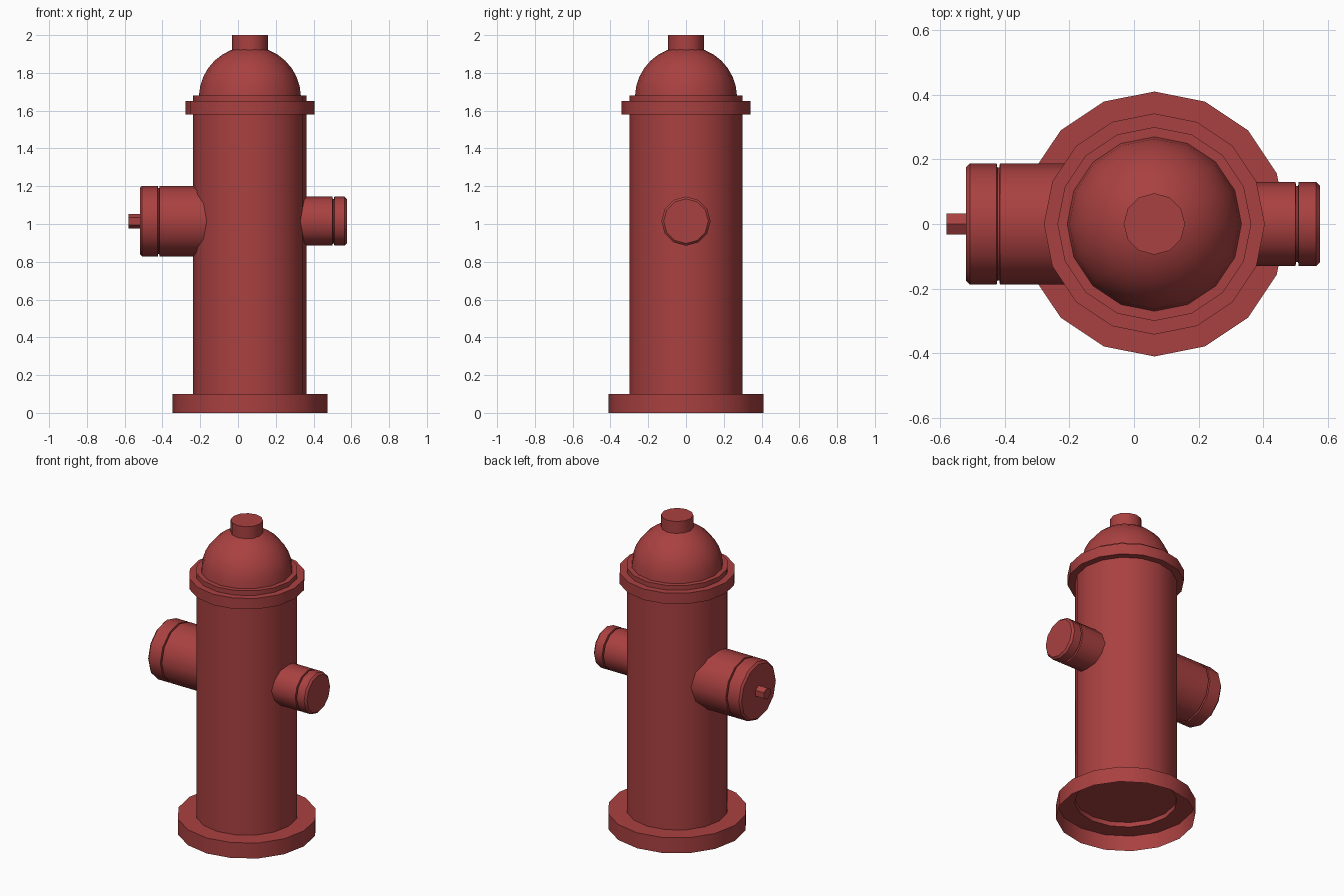
import bpy, math
from mathutils import Matrix, Vector

if "Cube" in bpy.data.objects:
    bpy.data.objects.remove(bpy.data.objects["Cube"])

CX, NOZZLE_Z = 0.063, 1.015

red = bpy.data.materials.new("faded_red")
red.diffuse_color = (0.40, 0.052, 0.052, 1)
red.use_nodes = True
red.node_tree.nodes["Principled BSDF"].inputs["Base Color"].default_value = red.diffuse_color


def lathe(name, profile, sides, matrix):
    """Spin (radius, height) points about local z; radius 0 closes with one fan of faces."""
    verts, rings, faces = [], [], []
    for r, h in profile:
        start = len(verts)
        if r == 0:
            verts.append((0, 0, h))
            rings.append([start] * sides)
        else:
            for i in range(sides):
                a = 2 * math.pi * i / sides
                verts.append((r * math.cos(a), r * math.sin(a), h))
            rings.append(list(range(start, start + sides)))
    for lo, hi in zip(rings, rings[1:]):
        for i in range(sides):
            j = (i + 1) % sides
            loop = list(dict.fromkeys((lo[i], lo[j], hi[j], hi[i])))
            faces.append(loop)
    mesh = bpy.data.meshes.new(name)
    mesh.from_pydata([matrix @ Vector(v) for v in verts], [], faces)
    mesh.materials.append(red)
    obj = bpy.data.objects.new(name, mesh)
    bpy.context.collection.objects.link(obj)
    bpy.ops.object.select_all(action='DESELECT')
    obj.select_set(True)
    bpy.context.view_layer.objects.active = obj
    bpy.ops.object.shade_smooth_by_angle(angle=math.radians(40))
    return obj


upright = Matrix.Translation((CX, 0, 0))


def sideways(direction):
    """Local z points along +x or -x, through the nozzle axis."""
    return (Matrix.Translation((CX, 0, NOZZLE_Z))
            @ Matrix.Rotation(direction * math.pi / 2, 4, 'Y'))


# Barrel with hollow foot flange and collar under the bonnet
lathe("barrel", [(0, 0.13), (0.30, 0.13), (0.30, 0.10), (0.408, 0.10), (0.41, 0.0),
                 (0.41, 0.10), (0.30, 0.10), (0.30, 1.58), (0.342, 1.58), (0.342, 1.65),
                 (0.30, 1.65), (0.30, 1.68), (0.26, 1.68)], 16, upright)

# Domed bonnet
dome = [(0.27 * math.cos(a), 1.67 + 0.27 * math.sin(a))
        for a in [math.radians(2 + 11 * i) for i in range(8)]]
lathe("bonnet", dome + [(0, 1.94)], 16, upright)

# Operating nut on top
lathe("top_nut", [(0.095, 1.90), (0.095, 2.0), (0, 2.0)], 12, upright)


# Side nozzles with a grooved, chamfered cap; lengths are measured from the barrel axis
def nozzle(name, direction, r, groove, end):
    lathe(name, [(r, 0.2), (r, groove - 0.005), (r - 0.012, groove - 0.003),
                 (r - 0.012, groove + 0.003), (r, groove + 0.005),
                 (r, end - 0.012), (r - 0.012, end), (0, end)],
          12, sideways(direction))


nozzle("small_nozzle", 1, 0.13, 0.442, 0.513)
nozzle("large_nozzle", -1, 0.187, 0.483, 0.583)

# Small hex nut on the large cap
lathe("cap_nut", [(0.038, 0.57), (0.038, 0.643), (0, 0.643)], 6, sideways(-1))
